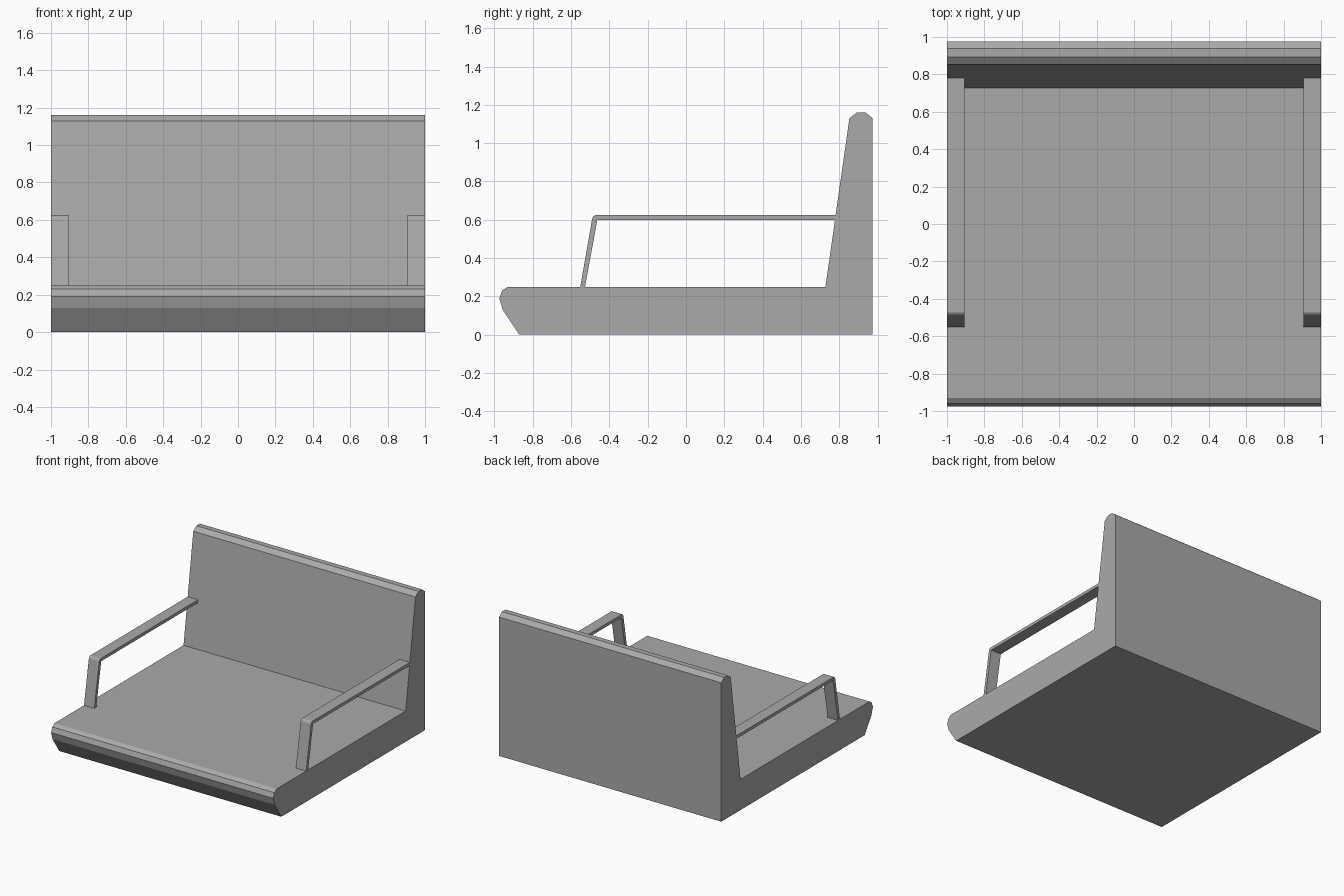
import bpy, bmesh

if "Cube" in bpy.data.objects:
    bpy.data.objects.remove(bpy.data.objects["Cube"])

grey = bpy.data.materials.new("plain grey")
grey.diffuse_color = (0.4, 0.4, 0.4, 1)
grey.use_nodes = True
grey.node_tree.nodes["Principled BSDF"].inputs["Base Color"].default_value = grey.diffuse_color


def extrude_profile(name, profile, x0, x1):
    """Extrude a (y, z) outline along x."""
    bm = bmesh.new()
    face = bm.faces.new([bm.verts.new((x0, y, z)) for y, z in profile])
    ext = bmesh.ops.extrude_face_region(bm, geom=[face])
    moved = [v for v in ext["geom"] if isinstance(v, bmesh.types.BMVert)]
    bmesh.ops.translate(bm, verts=moved, vec=(x1 - x0, 0, 0))
    bmesh.ops.recalc_face_normals(bm, faces=bm.faces)
    mesh = bpy.data.meshes.new(name)
    bm.to_mesh(mesh)
    bm.free()
    mesh.materials.append(grey)
    obj = bpy.data.objects.new(name, mesh)
    bpy.context.collection.objects.link(obj)
    return obj


# Seat and backrest: one continuous side profile with chamfered ends
extrude_profile("seat_and_backrest", [
    (-0.87, 0), (0.975, 0), (0.975, 1.13), (0.937, 1.16), (0.893, 1.16),
    (0.853, 1.13), (0.728, 0.25), (-0.93, 0.25), (-0.96, 0.23),
    (-0.975, 0.19), (-0.957, 0.13)], -1, 1)

# Armrests: bent flat strips from the seat to the backrest
arm = [(-0.552, 0.25), (-0.49, 0.605), (-0.485, 0.617), (-0.473, 0.625),
       (0.781, 0.625), (0.778, 0.6), (-0.463, 0.6), (-0.527, 0.25)]
for side, x0, x1 in (("left", -1, -0.907), ("right", 0.907, 1)):
    extrude_profile(side + "_armrest", arm, x0, x1)
